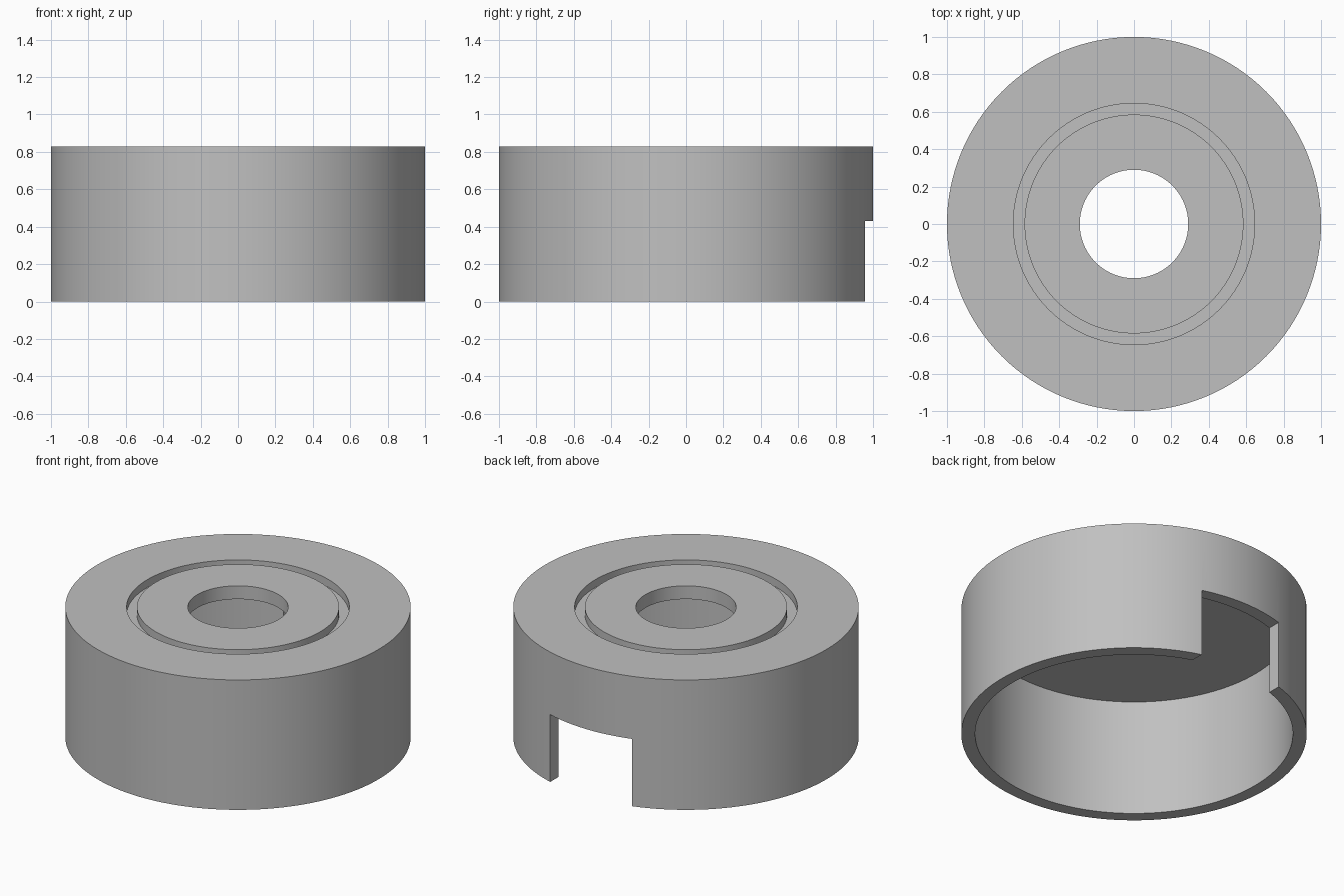
import bpy
import bmesh
import math

cube = bpy.data.objects.get("Cube")
if cube:
    bpy.data.objects.remove(cube, do_unlink=True)

SEGMENTS = 128
HEIGHT = 0.83
CEILING = 0.745
GROOVE_FLOOR = 0.78
INNER_RADIUS = 0.92
HOLE_RADIUS = 0.29
NOTCH_WIDTH = 0.58
NOTCH_HEIGHT = 0.43

grey = bpy.data.materials.new("plain grey")
grey.use_nodes = True
colour = (0.53, 0.53, 0.53, 1)
grey.diffuse_color = colour
grey.node_tree.nodes["Principled BSDF"].inputs["Base Color"].default_value = colour


def lathe(name, profile):
    """Revolve a closed (radius, height) profile around z."""
    bm = bmesh.new()
    rings = []
    for i in range(SEGMENTS):
        a = math.tau * i / SEGMENTS
        rings.append([bm.verts.new((r * math.cos(a), r * math.sin(a), z)) for r, z in profile])
    n = len(profile)
    for i in range(SEGMENTS):
        here, there = rings[i], rings[(i + 1) % SEGMENTS]
        for j in range(n):
            k = (j + 1) % n
            bm.faces.new((here[j], there[j], there[k], here[k]))
    bmesh.ops.recalc_face_normals(bm, faces=bm.faces)
    mesh = bpy.data.meshes.new(name)
    bm.to_mesh(mesh)
    bm.free()
    mesh.materials.append(grey)
    obj = bpy.data.objects.new(name, mesh)
    bpy.context.collection.objects.link(obj)
    return obj


# Hollow cap: outer wall, grooved top plate with a centre hole, open underside
cap = lathe("round_cap", [
    (1, 0), (1, HEIGHT),
    (0.645, HEIGHT), (0.645, GROOVE_FLOOR),
    (0.585, GROOVE_FLOOR), (0.585, HEIGHT),
    (HOLE_RADIUS, HEIGHT), (HOLE_RADIUS, CEILING),
    (INNER_RADIUS, CEILING), (INNER_RADIUS, 0),
])

# Rectangular notch through the back of the wall
bpy.ops.mesh.primitive_cube_add(size=1, location=(0, 1, NOTCH_HEIGHT / 2 - 0.1))
cutter = bpy.context.object
cutter.name = "notch_cutter"
cutter.scale = (NOTCH_WIDTH, 0.6, NOTCH_HEIGHT + 0.2)
cutter.hide_render = True
cutter.data.materials.append(grey)

bpy.ops.object.select_all(action='DESELECT')
cap.select_set(True)
bpy.context.view_layer.objects.active = cap
cut = cap.modifiers.new("notch", 'BOOLEAN')
cut.operation = 'DIFFERENCE'
cut.solver = 'EXACT'
cut.object = cutter
bpy.ops.object.modifier_apply(modifier=cut.name)
bpy.data.objects.remove(cutter, do_unlink=True)

bpy.ops.object.shade_smooth_by_angle(angle=math.radians(30))
